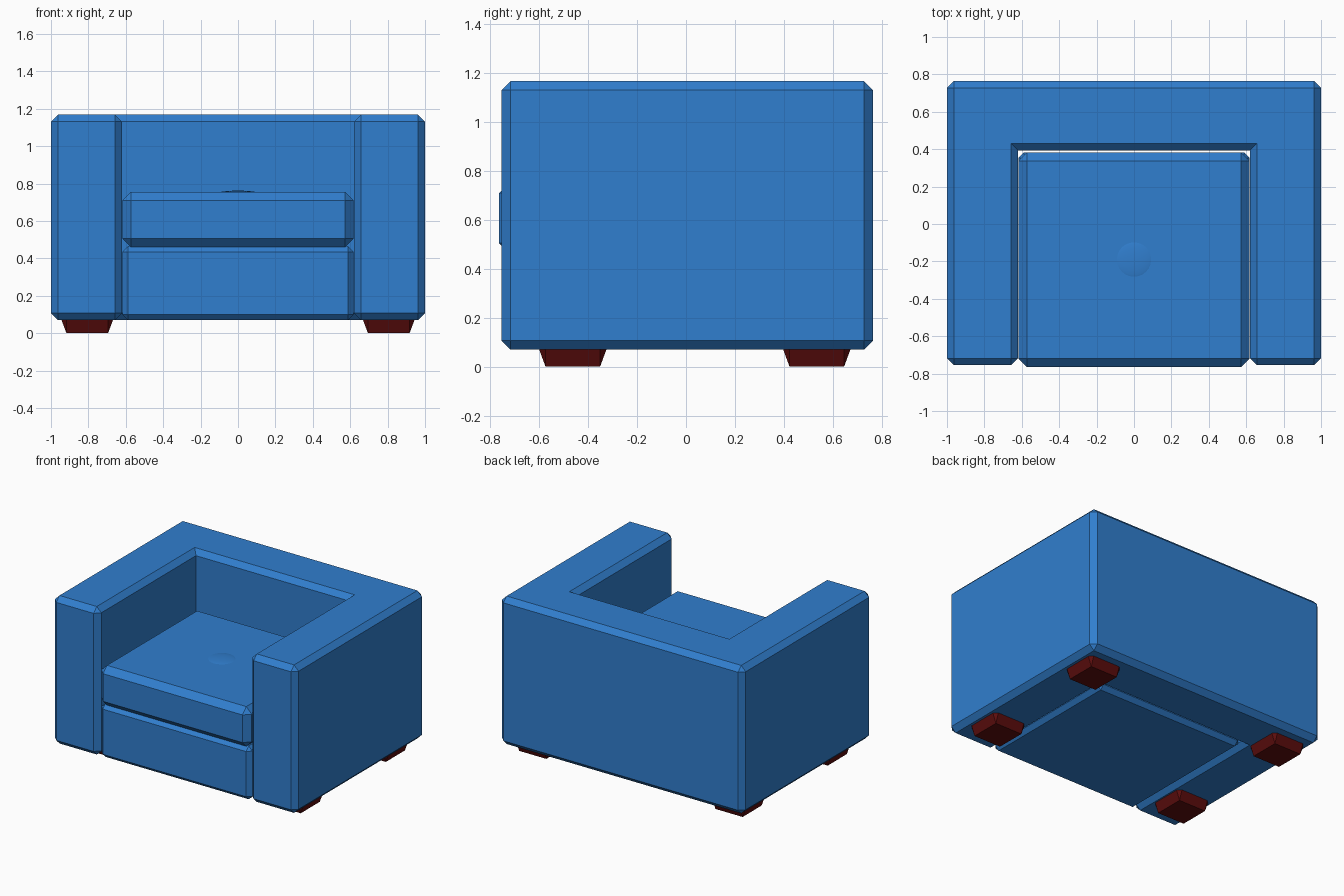
import bpy, bmesh
from mathutils import Matrix

if "Cube" in bpy.data.objects:
    bpy.data.objects.remove(bpy.data.objects["Cube"])


def material(name, rgb):
    m = bpy.data.materials.new(name)
    m.diffuse_color = (*rgb, 1)
    m.use_nodes = True
    m.node_tree.nodes["Principled BSDF"].inputs["Base Color"].default_value = m.diffuse_color
    return m


BLUE = material("blue fabric", (0.03, 0.21, 0.62))
RED = material("dark red wood", (0.11, 0.004, 0.004))


def finish(bm, name, mat):
    bmesh.ops.recalc_face_normals(bm, faces=bm.faces[:])
    me = bpy.data.meshes.new(name)
    bm.to_mesh(me)
    bm.free()
    me.materials.append(mat)
    ob = bpy.data.objects.new(name, me)
    bpy.context.collection.objects.link(ob)
    return ob


def bevel_convex(bm, width):
    """Chamfer every outward edge, leaving inner corners sharp."""
    bm.normal_update()
    edges = [e for e in bm.edges if e.calc_face_angle_signed() > 0.5]
    bmesh.ops.bevel(bm, geom=edges, offset=width, offset_type='OFFSET',
                    segments=1, profile=0.5, affect='EDGES')


def chamfered_box(name, lo, hi, width, mat):
    bm = bmesh.new()
    bmesh.ops.create_cube(bm, size=1)
    for v in bm.verts:
        v.co = [lo[i] + (v.co[i] + 0.5) * (hi[i] - lo[i]) for i in range(3)]
    bevel_convex(bm, width)
    return finish(bm, name, mat)


# U-shaped frame: arms and back in one piece
bm = bmesh.new()
profile = [(-1, -0.755), (-0.62, -0.755), (-0.62, 0.393), (0.62, 0.393),
           (0.62, -0.755), (1, -0.755), (1, 0.765), (-1, 0.765)]
face = bm.faces.new([bm.verts.new((x, y, 0.07)) for x, y in profile])
top = bmesh.ops.extrude_face_region(bm, geom=[face])["geom"]
bmesh.ops.translate(bm, vec=(0, 0, 1.098),
                    verts=[g for g in top if isinstance(g, bmesh.types.BMVert)])
if not all(e.is_manifold for e in bm.edges):
    bmesh.ops.holes_fill(bm, edges=bm.edges[:])
bmesh.ops.recalc_face_normals(bm, faces=bm.faces[:])
bevel_convex(bm, 0.037)
finish(bm, "arms_and_back", BLUE)

# Base and seat cushion
chamfered_box("seat_base", (-0.618, -0.745, 0.07), (0.618, 0.383, 0.465), 0.03, BLUE)
chamfered_box("seat_cushion", (-0.617, -0.765, 0.46), (0.617, 0.383, 0.755), 0.045, BLUE)

# Low domed button on the cushion
bm = bmesh.new()
bmesh.ops.create_uvsphere(bm, u_segments=24, v_segments=12, radius=1,
                          matrix=Matrix.Translation((0, -0.19, 0.745))
                          @ Matrix.Diagonal((0.115, 0.115, 0.017, 1)))
for f in bm.faces:
    f.smooth = True
finish(bm, "cushion_button", BLUE)

# Four chamfered feet, tapering to the floor
for sx, side in ((-1, "left"), (1, "right")):
    for y, end in ((-0.463, "front"), (0.535, "back")):
        bm = bmesh.new()
        bmesh.ops.create_cube(bm, size=0.275)
        bevel_convex(bm, 0.026)
        # stretch in height so the lower chamfer forms the visible taper
        bmesh.ops.scale(bm, vec=(1, 1, 2.7), verts=bm.verts)
        bottom = min(v.co.z for v in bm.verts)
        bmesh.ops.translate(bm, vec=(sx * 0.806, y, -bottom), verts=bm.verts)
        # hidden upper part stays inside the frame
        finish(bm, f"{end}_{side}_foot", RED)
